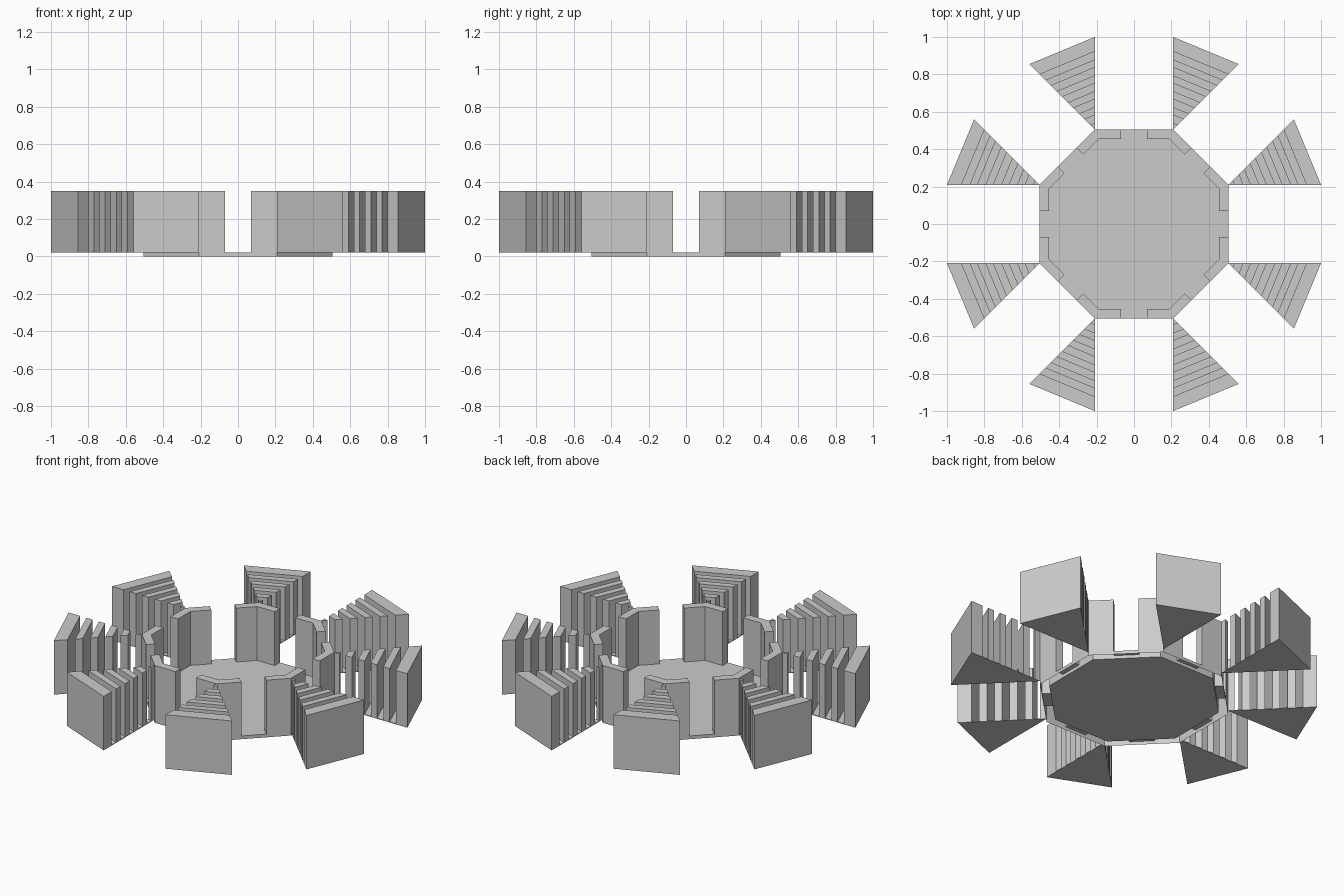
import bpy, bmesh, math

if "Cube" in bpy.data.objects:
    bpy.data.objects.remove(bpy.data.objects["Cube"])

# Main sizes
AP, INNER = 0.505, 0.455            # outer and inner apothem of the octagon
T = math.tan(math.pi / 8)
HALF = AP * T                       # half side length
GAP = 0.07                          # half width of each doorway
Z0, Z1 = 0.02, 0.35                 # floor level, wall top
REACH = 0.495                       # wedge length

grey = bpy.data.materials.new("plain_grey")
grey.diffuse_color = (0.6, 0.6, 0.6, 1)
grey.use_nodes = True
grey.node_tree.nodes["Principled BSDF"].inputs["Base Color"].default_value = grey.diffuse_color


def pt(n, t, k):
    """Point at distance n along the normal of side k, t along that side."""
    a = k * math.pi / 4
    return (n * math.cos(a) - t * math.sin(a), n * math.sin(a) + t * math.cos(a))


def prism(bm, pts, z0, z1, bottom=True, top=True):
    """Extrude a counter-clockwise outline between two heights."""
    lo = [bm.verts.new((x, y, z0)) for x, y in pts]
    hi = [bm.verts.new((x, y, z1)) for x, y in pts]
    n = len(pts)
    for i in range(n):
        j = (i + 1) % n
        bm.faces.new((lo[i], lo[j], hi[j], hi[i]))
    if top:
        bm.faces.new(hi)
    if bottom:
        bm.faces.new(lo[::-1])


def finish(bm, name):
    me = bpy.data.meshes.new(name)
    bm.to_mesh(me)
    bm.free()
    me.materials.append(grey)
    ob = bpy.data.objects.new(name, me)
    bpy.context.collection.objects.link(ob)
    return ob


# Floor slab, with a thin outer rim and door sills around it
bm = bmesh.new()
prism(bm, [pt(INNER, -INNER * T, k) for k in range(8)], 0, Z0)
prism(bm, [pt(AP, -HALF, k) for k in range(8)], 0, Z0, False, False)
for k in range(8):
    sill = [pt(INNER, -GAP, k), pt(AP, -GAP, k), pt(AP, GAP, k), pt(INNER, GAP, k)]
    bm.faces.new([bm.verts.new((x, y, Z0)) for x, y in sill])
finish(bm, "octagon_floor")

# Slab ranges in each wedge, as fractions of its length
slabs = [(0.843, 1.0)] + [(max(0.0, 0.757 - 0.1714 * i - 0.086), 0.757 - 0.1714 * i)
                          for i in range(5)]

for k in range(8):
    # Bent corner wall, hollow from below
    bm = bmesh.new()
    prism(bm, [pt(AP, GAP, k), pt(AP, HALF, k), pt(AP, -GAP, k + 1),
               pt(INNER, -GAP, k + 1), pt(INNER, INNER * T, k), pt(INNER, GAP, k)],
          Z0, Z1, bottom=False)
    finish(bm, f"corner_wall_{k + 1}")

    # Wedge of upright slabs on a thin triangular base
    bm = bmesh.new()

    def a(f):
        return pt(AP + f * REACH, HALF, k)

    def b(f):
        return pt(AP + f * REACH, -HALF, k + 1)

    prism(bm, [a(0), a(1), b(1)], Z0, Z0 + 0.004)
    for f0, f1 in slabs:
        outline = [a(f0), a(f1), b(f1)] + ([b(f0)] if f0 > 0.001 else [])
        prism(bm, outline, Z0 + 0.004, Z1, bottom=False)
    finish(bm, f"slatted_wedge_{k + 1}")
